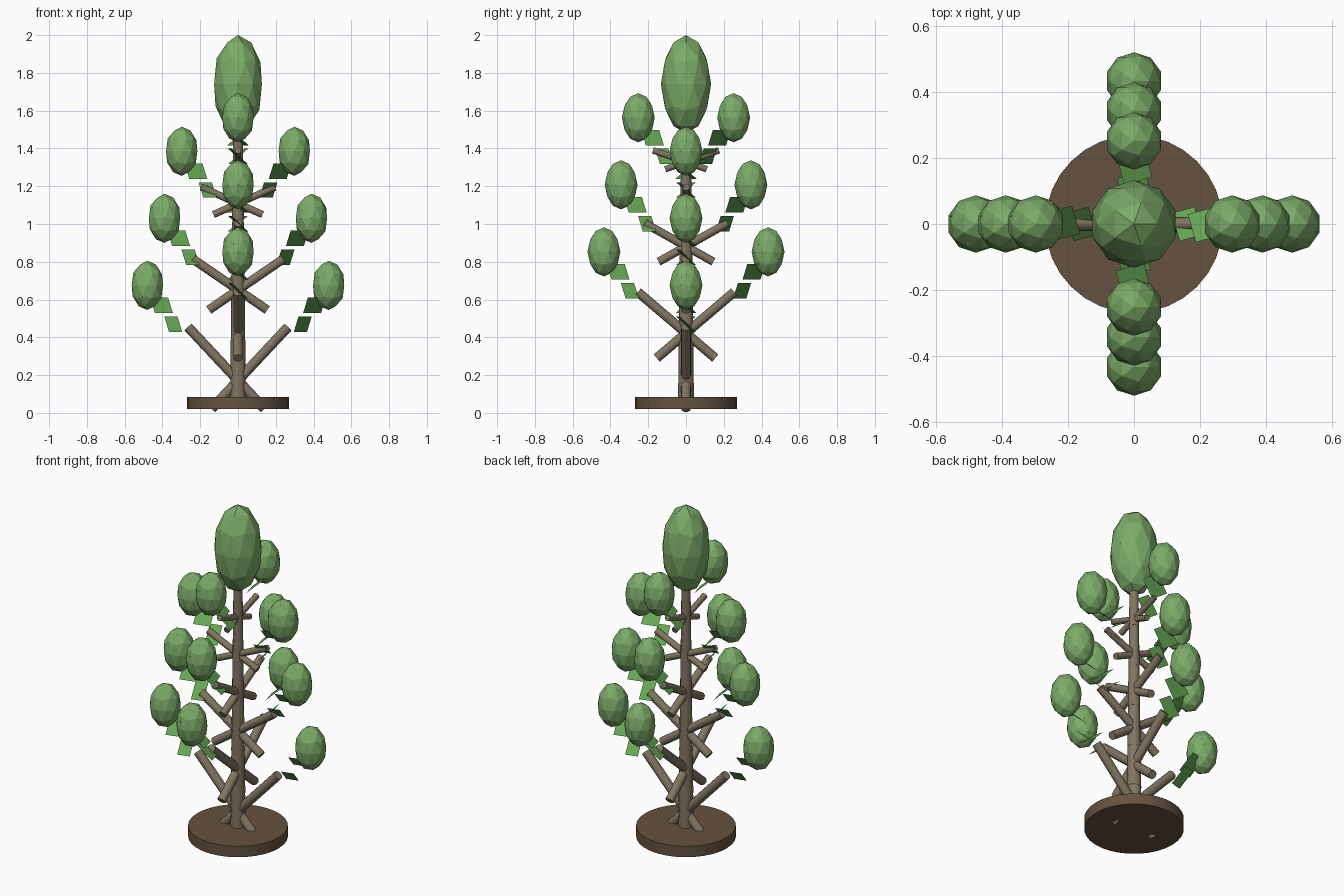
import bpy
from math import pi
from mathutils import Vector, Matrix

if "Cube" in bpy.data.objects:
    bpy.data.objects.remove(bpy.data.objects["Cube"])


def material(name, rgb):
    m = bpy.data.materials.new(name)
    m.diffuse_color = (*rgb, 1)
    m.use_nodes = True
    m.node_tree.nodes["Principled BSDF"].inputs["Base Color"].default_value = m.diffuse_color
    return m


FOLIAGE = material("foliage", (0.20, 0.41, 0.14))
LEAF = material("leaf", (0.13, 0.38, 0.09))
BARK = material("bark", (0.22, 0.18, 0.12))
SOIL = material("soil", (0.13, 0.085, 0.05))


def finish(name, mat, smooth=False):
    ob = bpy.context.object
    ob.name = name
    ob.data.materials.append(mat)
    if smooth:
        bpy.ops.object.shade_smooth_by_angle(angle=0.7)
    return ob


def rod(name, a, b, r1, r2, mat, sides=12):
    d = b - a
    bpy.ops.mesh.primitive_cone_add(vertices=sides, radius1=r1, radius2=r2,
                                    depth=d.length, location=(a + b) / 2,
                                    rotation=d.to_track_quat('Z', 'Y').to_euler())
    return finish(name, mat, True)


def clump(name, pos, r, h):
    bpy.ops.mesh.primitive_ico_sphere_add(subdivisions=2, radius=1, location=pos)
    bpy.context.object.scale = (r, r, h)
    return finish(name, FOLIAGE)


def leaf(name, spin, r, z, width):
    # slanted parallelogram leaf, built on the +x arm and spun round the trunk
    c = Vector((r, 0, z))
    u = Vector((width, 0.27 * width, 0)) / 2
    v = Vector((0.025, -0.085, 0.082)) / 2
    me = bpy.data.meshes.new(name)
    me.from_pydata([spin @ p for p in (c - u - v, c - u + v, c + u + v, c + u - v)],
                   [], [(0, 1, 2, 3)])
    me.materials.append(LEAF)
    bpy.context.collection.objects.link(bpy.data.objects.new(name, me))


# Base disc
rod("base", Vector((0, 0, 0.02)), Vector((0, 0, 0.085)), 0.27, 0.27, SOIL, 32)

# Trunk: stacked tapered segments
for i in range(6):
    z = 0.03 + 0.25 * i
    rod(f"trunk_{i}", Vector((0, 0, z)), Vector((0, 0, z + 0.26)),
        0.043 - 0.003 * i, 0.039 - 0.003 * i, BARK)

# Branch axes per tier: outer r, outer z, inner r, inner z, radius
tiers = [(0.265, 0.455, -0.14, 0.022, 0.026), (0.255, 0.64, -0.155, 0.29, 0.025),
         (0.24, 0.815, -0.155, 0.545, 0.024), (0.22, 1.005, -0.145, 0.80, 0.022),
         (0.195, 1.195, -0.13, 1.05, 0.019), (0.175, 1.39, -0.11, 1.29, 0.017)]

# Tiers alternate between the x and y directions, two opposite arms each
for i, (r1, z1, r0, z0, rad) in enumerate(tiers):
    for side in range(2):
        spin = Matrix.Rotation((i % 2) * pi / 2 + side * pi, 3, 'Z')
        tag = f"{i}_{side}"
        dr, dz = -0.0455 * i, 0.1775 * i
        rod(f"branch_{tag}", spin @ Vector((r0, 0, z0)), spin @ Vector((r1, 0, z1)),
            rad, rad, BARK)
        leaf(f"leaf_inner_{tag}", spin, 0.343 + dr, 0.47 + dz, 0.07)
        leaf(f"leaf_middle_{tag}", spin, 0.405 + dr, 0.57 + dz, 0.095)
        leaf(f"leaf_outer_{tag}", spin, 0.48 + dr, 0.675 + dz, 0.13)
        clump(f"foliage_{tag}", spin @ Vector((0.48 + dr, 0, 0.675 + dz)), 0.087, 0.13)

# Crown
clump("crown", (0, 0, 1.74), 0.133, 0.26)
